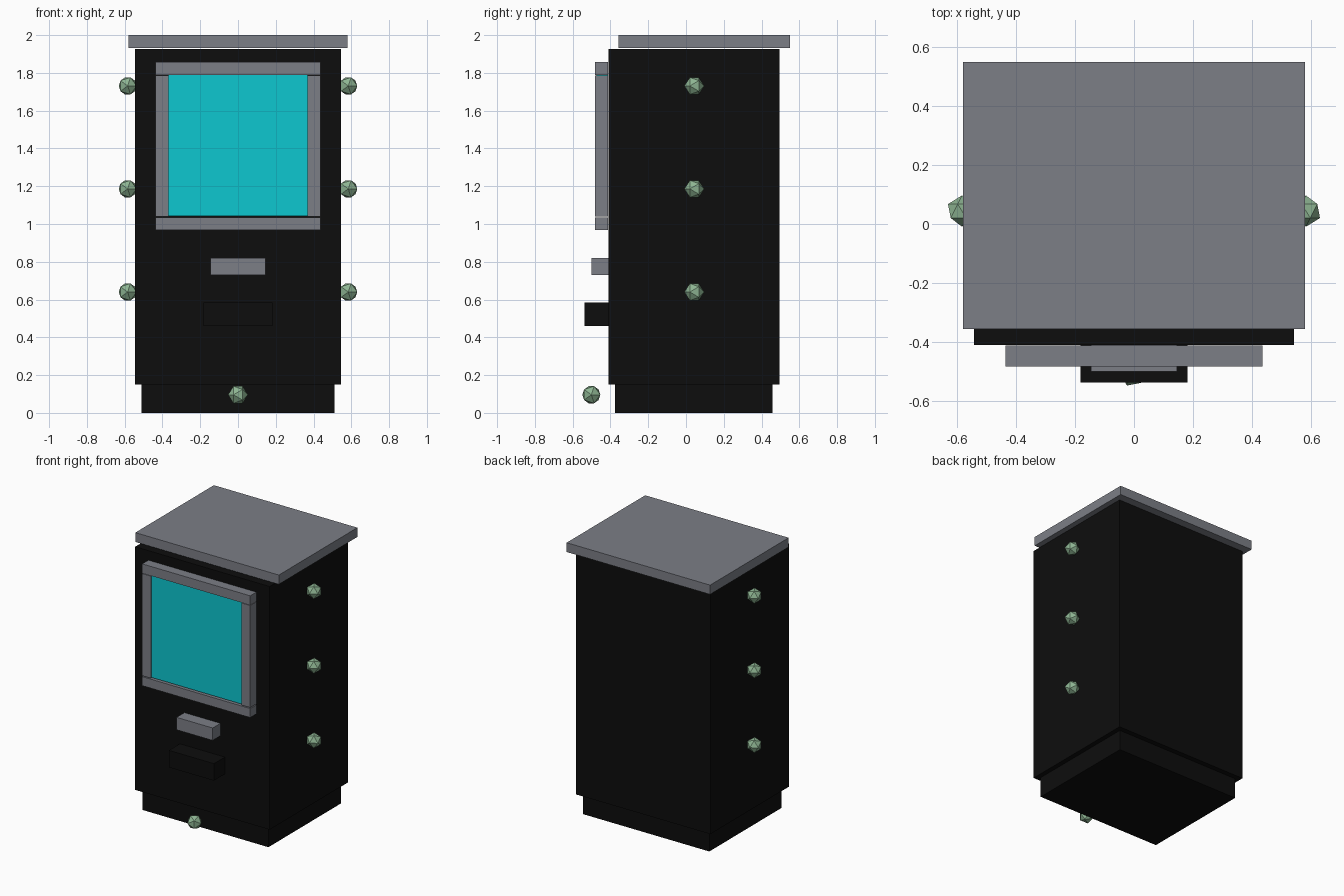
import bpy
import math

if "Cube" in bpy.data.objects:
    bpy.data.objects.remove(bpy.data.objects["Cube"])


def material(name, rgb):
    m = bpy.data.materials.new(name)
    m.diffuse_color = (*rgb, 1.0)
    m.use_nodes = True
    m.node_tree.nodes["Principled BSDF"].inputs["Base Color"].default_value = m.diffuse_color
    return m


BLACK = material("matte black", (0.004, 0.004, 0.004))
GREY = material("steel grey", (0.20, 0.21, 0.24))
CYAN = material("screen cyan", (0.004, 0.57, 0.63))
GREEN = material("pale green", (0.27, 0.46, 0.29))


def box(name, x, y, z, mat):
    """Box from (min, max) ranges on each axis."""
    bpy.ops.mesh.primitive_cube_add(
        size=1, location=[(a + b) / 2 for a, b in (x, y, z)])
    ob = bpy.context.object
    ob.name = name
    ob.scale = [b - a for a, b in (x, y, z)]
    bpy.ops.object.transform_apply(location=False, rotation=False, scale=True)
    ob.data.materials.append(mat)
    return ob


def knob(name, location, turn):
    """Low-poly light, its five-sided axis lying along the wall."""
    bpy.ops.mesh.primitive_ico_sphere_add(
        subdivisions=1, radius=0.053, location=location,
        rotation=(math.pi / 2, 0, turn))
    ob = bpy.context.object
    ob.name = name
    ob.data.materials.append(GREEN)
    return ob


# Cabinet: plinth, body and overhanging roof
box("plinth", (-0.51, 0.51), (-0.377, 0.459), (0, 0.15), BLACK)
box("cabinet_body", (-0.544, 0.544), (-0.411, 0.496), (0.15, 1.927), BLACK)
box("roof_slab", (-0.58, 0.58), (-0.357, 0.55), (1.932, 2.0), GREY)

# Screen and its four-bar frame
FRAME_Y = (-0.483, -0.412)
box("screen", (-0.367, 0.367), (-0.474, -0.412), (1.043, 1.788), CYAN)
box("frame_top", (-0.437, 0.437), FRAME_Y, (1.79, 1.858), GREY)
box("frame_bottom", (-0.437, 0.437), FRAME_Y, (0.968, 1.034), GREY)
for side, label in ((-1, "left"), (1, "right")):
    box("frame_" + label, sorted((side * 0.367, side * 0.437)), FRAME_Y,
        (1.041, 1.787), GREY)

# Slot and tray on the front
box("slot", (-0.146, 0.146), (-0.501, -0.411), (0.73, 0.821), GREY)
box("tray", (-0.182, 0.182), (-0.538, -0.411), (0.46, 0.584), BLACK)

# Small lights on both sides and one at the foot
for side, label in ((-1, "left"), (1, "right")):
    for i, z in enumerate((0.64, 1.186, 1.731)):
        knob(f"{label}_light_{i + 1}", (side * 0.584, 0.044, z), 0)
knob("foot_light", (0, -0.501, 0.096), math.pi / 2)
